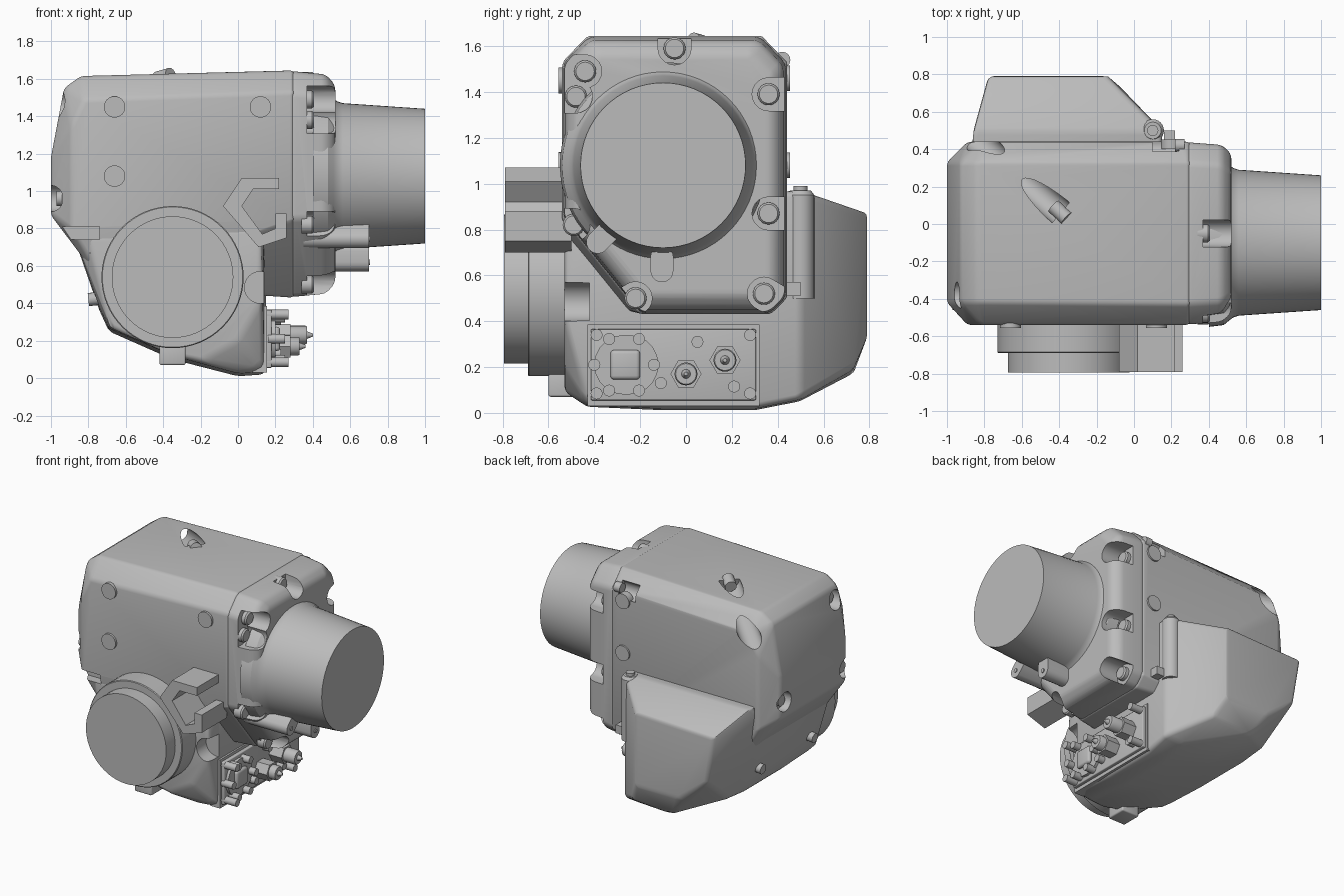
import bpy
import bmesh
import math
from mathutils import Vector

cube = bpy.data.objects.get("Cube")
if cube:
    bpy.data.objects.remove(cube, do_unlink=True)

grey = bpy.data.materials.new("cast_grey")
grey.use_nodes = True
grey.diffuse_color = (0.5, 0.5, 0.5, 1)
grey.node_tree.nodes["Principled BSDF"].inputs["Base Color"].default_value = (0.5, 0.5, 0.5, 1)


def finish(name, bm, bevel=0, segments=3):
    bmesh.ops.recalc_face_normals(bm, faces=bm.faces)
    mesh = bpy.data.meshes.new(name)
    bm.to_mesh(mesh)
    bm.free()
    ob = bpy.data.objects.new(name, mesh)
    bpy.context.collection.objects.link(ob)
    mesh.materials.append(grey)
    if bevel:
        mod = ob.modifiers.new("Bevel", 'BEVEL')
        mod.width, mod.segments = bevel, segments
        mod.angle_limit = math.radians(12)
        apply(ob, mod)
    smooth(ob)
    return ob


def activate(ob):
    bpy.ops.object.select_all(action='DESELECT')
    ob.select_set(True)
    bpy.context.view_layer.objects.active = ob


def apply(ob, mod):
    activate(ob)
    bpy.ops.object.modifier_apply(modifier=mod.name)


def smooth(ob):
    activate(ob)
    bpy.ops.object.shade_smooth_by_angle(angle=math.radians(32))


def hull(name, points, bevel=0):
    """Convex casting through the given points."""
    bm = bmesh.new()
    for p in points:
        bm.verts.new(p)
    res = bmesh.ops.convex_hull(bm, input=bm.verts)
    loose = [v for v in bm.verts if not v.link_faces]
    bmesh.ops.delete(bm, geom=loose, context='VERTS')
    bmesh.ops.dissolve_limit(bm, angle_limit=math.radians(2), verts=bm.verts, edges=bm.edges)
    return finish(name, bm, bevel)


def lathe(name, start, axis, profile, sides=24):
    """Closed turned part; profile is (distance along axis, radius)."""
    bm = bmesh.new()
    rot = Vector(axis).to_track_quat('Z', 'Y')
    rings = []
    for d, r in profile:
        rings.append([bm.verts.new(Vector(start) + rot @ Vector(
            (r * math.cos(math.tau * i / sides), r * math.sin(math.tau * i / sides), d)))
            for i in range(sides)])
    for a, b in zip(rings, rings[1:]):
        for i in range(sides):
            j = (i + 1) % sides
            bm.faces.new((a[i], a[j], b[j], b[i]))
    bm.faces.new(rings[0])
    bm.faces.new(rings[-1])
    return finish(name, bm)


def rod(name, a, b, r, sides=24):
    d = Vector(b) - Vector(a)
    return lathe(name, a, d, [(0, r), (d.length, r)], sides)


def box(name, lo, hi, bevel=0):
    return hull(name, [(x, y, z) for x in (lo[0], hi[0]) for y in (lo[1], hi[1])
                       for z in (lo[2], hi[2])], bevel)


def slot(name, x0, x1, a, b, r):
    """Capsule in the yz plane, extruded along x."""
    pts = []
    for y, z in (a, b):
        for i in range(20):
            t = math.tau * i / 20
            pts += [(x, y + r * math.cos(t), z + r * math.sin(t)) for x in (x0, x1)]
    return hull(name, pts)


def cut(ob, cutter):
    mod = ob.modifiers.new("Cut", 'BOOLEAN')
    mod.operation, mod.solver, mod.object = 'DIFFERENCE', 'EXACT', cutter
    apply(ob, mod)
    bpy.data.objects.remove(cutter, do_unlink=True)
    smooth(ob)


# Main housing and bolted end cap share one section
section = [(-.54, .85), (-.54, 1.53), (-.43, 1.645), (.33, 1.645),
           (.44, 1.53), (.44, .5), (.37, .43), (-.2, .43)]


def scaled(x, f):
    return [(x, -.05 + (y + .05) * f, 1.04 + (z - 1.04) * f) for y, z in section]


left_end = [(x, y, z) for y in (-.42, .33)
            for x, z in ((-1, .87), (-1, 1.18), (-.93, 1.55), (-.84, 1.615))]
left_end += [(x, y, z) for y in (-.54, .44) for x, z in ((-.89, .8), (-.89, 1.35), (-.82, 1.49))]
left_end += [(-.72, y, .5) for y in (-.48, .42)]
housing = hull("main_housing", scaled(.3, 1) + left_end, .02)
cap = hull("end_cap", scaled(.27, .99) + scaled(.31, .99) + scaled(.47, .965) + scaled(.52, .87), .025)

# Lower gear housing with tapered rear bulge
outline = [(-.88, .76), (-.74, .36), (-.69, .25), (-.35, .1), (0, .01), (.14, .02), (.14, .85), (-.85, .9)]
lower = [(x, -.43, z + .015) for x, z in outline]
lower += [(x, y, z) for y in (-.1, .3) for x, z in outline]
lower += [(x, -.53, z) for x, z in ((-.68, .27), (-.35, .12), (-.2, .09), (0, .2),
                                    (.13, .42), (.12, .8), (-.8, .75))]
lower += [(x, .5, z) for x, z in ((-.86, .97), (.15, .97), (.15, .06), (0, .05), (-.69, .27))]
lower += [(x, .73, z) for x, z in ((-.07, .19), (-.4, .17))]
lower += [(x, .79, z) for x, z in ((-.78, .85), (-.14, .87), (-.14, .33), (-.5, .33), (-.72, .5))]
gear = hull("lower_gear_housing", lower, .025)
cut(gear, rod("cutter", (.12, -.65, .485), (.12, -.42, .485), .085))

# Output tube on the left side
lathe("output_tube", (0, -.1, 1.08), (1, 0, 0),
      [(.4, .45), (.48, .44), (.51, .415), (.53, .4), (.56, .39), (1, .36)], 64)

# Cap bolts, each in an open pocket
bolts = [(-.44, 1.49), (-.48, 1.38), (-.05, 1.59), (.36, 1.39),
         (.36, .87), (.34, .52), (-.22, .5), (-.49, .82)]
for y, z in bolts:
    if abs(y + .05) < .1:
        out = Vector((0, .2))
    else:
        out = Vector((math.copysign(.2, y + .05), 0))
        if z < .6:
            out.y = -.12
    cut(cap, slot("cutter", .37, .7, (y, z), (y + out.x, z + out.y), .072))
for y, z in bolts:
    lathe("cap_bolt", (.34, y, z), (1, 0, 0), [(0, .048), (.055, .048), (.065, .04)])

# Small dimples near the top of the cap
for y in (-.2, .09):
    rod("cap_pin", (.44, y, 1.56), (.505, y, 1.56), .018, 16)

# Locating studs on the cap
slot("lower_stud", .35, .7, (-.105, .62), (-.105, .68), .05)
slot("angled_stud", .35, .7, (-.385, .745), (-.34, .79), .05)
for y, z in ((-.105, .62), (-.385, .745)):
    rod("stud_screw", (.68, y, z), (.706, y, z), .015, 12)
box("side_peg", (.16, .4, .51), (.22, .5, .57))

# Diagonal screw channel in the top and pockets at the right end
cut(housing, rod("cutter", (-.39, .06, 1.62), (-.9, .5, 1.44), .072, 32))
rod("channel_screw", (-.36, .03, 1.62), (-.43, .095, 1.6), .04)
for y, z, depth in ((-.38, 1.46, -.87), (-.42, .96, -.94), (.28, .98, -.94)):
    cut(housing, rod("cutter", (-1.1, y, z), (depth, y, z), .07))
    rod("end_screw", (depth - .03, y, z), (depth + .02, y, z), .04)
cut(housing, slot("cutter", .1, .24, (.42, 1.53), (.52, 1.6), .06))
rod("rear_screw", (.22, .42, 1.54), (.27, .42, 1.54), .035)
cut(housing, box("cutter", (-1, -.6, .74), (-.74, -.46, .81)))
cut(gear, box("cutter", (-1, -.6, .74), (-.74, -.46, .81)))

# Round plugs on the front and rear faces
for x, z in ((-.66, 1.45), (-.66, 1.08), (.12, 1.45)):
    rod("front_plug", (x, -.5, z), (x, -.556, z), .057, 32)
for z in (1.46, 1.08):
    rod("rear_plug", (.2, .4, z), (.2, .453, z), .055, 32)

# Front flange
lathe("front_flange", (-.35, -.45, .54), (0, -1, 0),
      [(0, .38), (.235, .38), (.24, .375), (.24, .325), (.345, .325), (.345, .32)], 64)
box("flange_bottom_tab", (-.42, -.6, .07), (-.28, -.45, .18), .01)

# Hooked bracket beside the flange
hook = [(.02, 1.07), (.22, 1.07), (.22, 1.01), (.08, 1.01), (.02, .92), (.13, .77),
        (.2, .8), (.2, .88), (.26, .88), (.26, .75), (.11, .7), (-.08, .92)]
bm = bmesh.new()
face = bm.faces.new([bm.verts.new((x, -.5, z)) for x, z in hook])
top = bmesh.ops.extrude_face_region(bm, geom=[face])
bmesh.ops.translate(bm, vec=(0, -.29, 0), verts=[v for v in top["geom"] if isinstance(v, bmesh.types.BMVert)])
finish("hooked_bracket", bm)

# Connector panel
box("panel_base", (.08, -.43, .03), (.155, .32, .385))
box("panel_plate", (.15, -.415, .055), (.18, .305, .365), .006)
slot("cable_cover", .17, .2, (-.27, .21), (-.25, .21), .13)
box("cable_socket", (.19, -.33, .145), (.225, -.2, .275), .02)
for y in (-.39, .28):
    for z in (.085, .34):
        rod("panel_corner_screw", (.15, y, z), (.27, y, z), .026, 16)
for i in range(6):
    t = math.tau * i / 6
    y, z = -.27 + .13 * math.cos(t), .21 + .13 * math.sin(t)
    rod("cover_screw", (.16, y, z), (.25, y, z), .026, 16)
for y, z in ((-.11, .13), (.21, .115), (.05, .31)):
    rod("panel_screw", (.16, y, z), (.23, y, z), .026, 16)
for y, z, reach in ((0, .17, .33), (.17, .23, .37)):
    rod("connector_nut", (.16, y, z), (.28, y, z), .068, 6)
    lathe("connector", (.16, y, z), (1, 0, 0),
          [(0, .05), (reach - .17, .05), (reach - .16, .045), (reach - .16, .02), (reach - .13, .008)])

# Rear boss and outer screws on the gear housing
lathe("rear_boss", (.1, .5, .5), (0, 0, 1), [(0, .06), (.45, .06), (.47, .045)])
rod("rear_boss_screw", (.1, .5, .96), (.1, .5, .99), .03, 16)
rod("right_screw", (-.7, -.35, .43), (-.8, -.35, .42), .035, 16)
rod("rear_right_screw", (-.7, .25, .43), (-.8, .25, .42), .035, 16)
